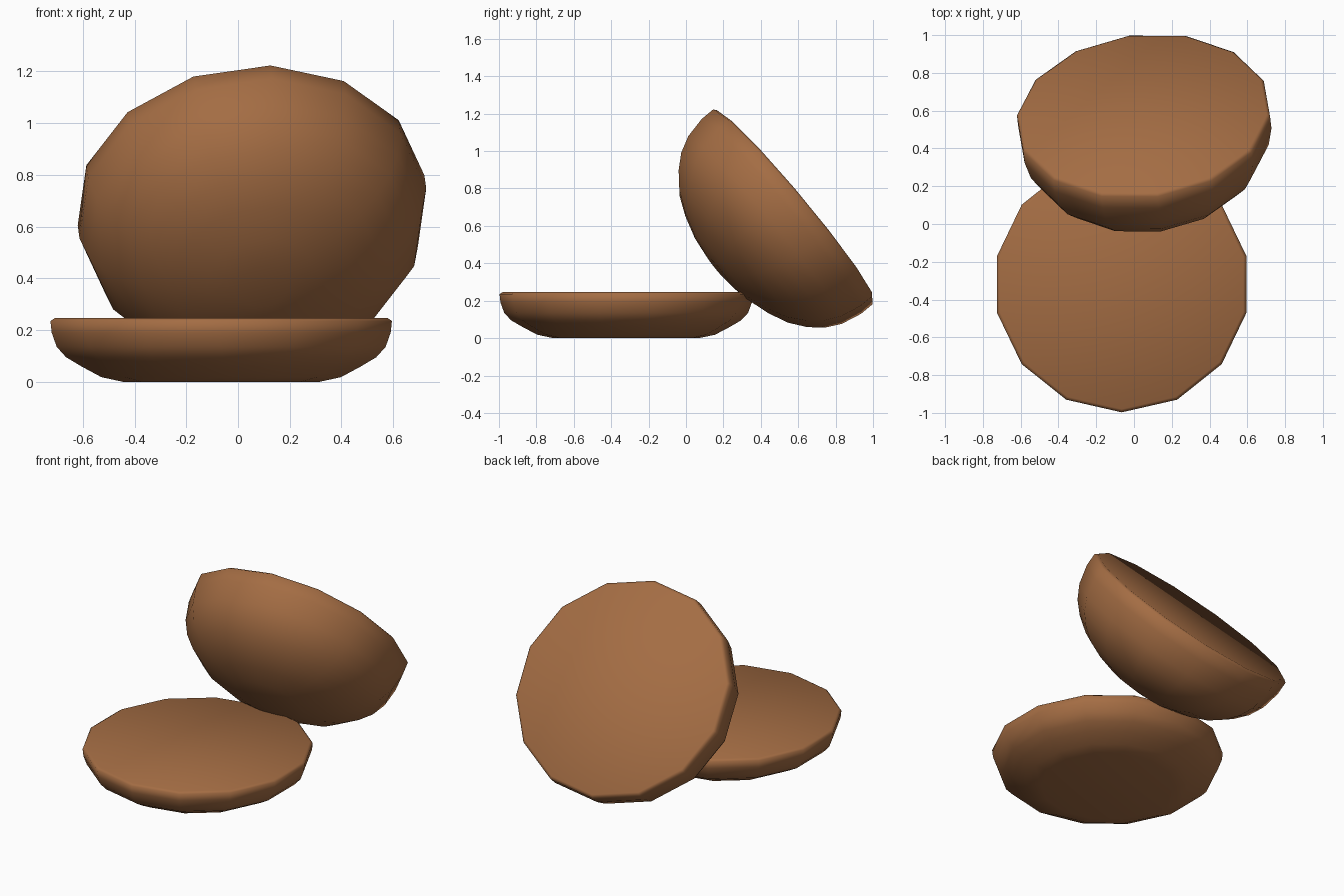
import bpy, math
from mathutils import Matrix, Vector

if "Cube" in bpy.data.objects:
    bpy.data.objects.remove(bpy.data.objects["Cube"])

SIDES = 14

brown = bpy.data.materials.new("toasted_brown")
brown.diffuse_color = (0.37, 0.152, 0.057, 1)
brown.use_nodes = True
brown.node_tree.nodes["Principled BSDF"].inputs["Base Color"].default_value = brown.diffuse_color


def lathe(name, profile, matrix):
    """Spin (radius, height) rings into a closed 14-sided solid, bottom to top."""
    verts, faces = [], []
    for r, h in profile:
        for k in range(SIDES):
            a = math.pi / 2 + 2 * math.pi * k / SIDES
            verts.append((r * math.cos(a), r * math.sin(a), h))
    for i in range(len(profile) - 1):
        for k in range(SIDES):
            n = (k + 1) % SIDES
            faces.append((i * SIDES + k, i * SIDES + n,
                          (i + 1) * SIDES + n, (i + 1) * SIDES + k))
    last = (len(profile) - 1) * SIDES
    faces.append(tuple(reversed(range(SIDES))))
    faces.append(tuple(range(last, last + SIDES)))
    mesh = bpy.data.meshes.new(name)
    mesh.from_pydata(verts, [], faces)
    mesh.materials.append(brown)
    for p in mesh.polygons:
        p.use_smooth = True
    obj = bpy.data.objects.new(name, mesh)
    obj.matrix_world = matrix
    bpy.context.collection.objects.link(obj)
    return obj


# Flat lower half lying on the ground
lathe("lower_half",
      [(0.39, 0), (0.475, 0.018), (0.555, 0.06), (0.615, 0.095),
       (0.652, 0.135), (0.672, 0.19), (0.677, 0.235), (0.66, 0.246)],
      Matrix.Translation((-0.065, -0.32, 0)))

# Domed upper half, tilted so its flat cut face looks up and back
normal = Vector((-0.088, 0.765, 0.638)).normalized()
up = Vector((0, -0.434, 0.52))
up = (up - normal * up.dot(normal)).normalized()
side = up.cross(normal)
tilt = Matrix((side, up, normal)).transposed().to_4x4()
# Turn so that a rim corner sits 6.4 degrees off the highest point
turn = Matrix.Rotation(math.radians(6.4), 4, 'Z')
lathe("upper_half",
      [(0.10, -0.528), (0.22, -0.51), (0.35, -0.47), (0.46, -0.42),
       (0.545, -0.355), (0.608, -0.285), (0.652, -0.20), (0.677, -0.085),
       (0.677, -0.005), (0.66, 0.008)],
      Matrix.Translation((0.05, 0.575, 0.705)) @ tilt @ turn)
